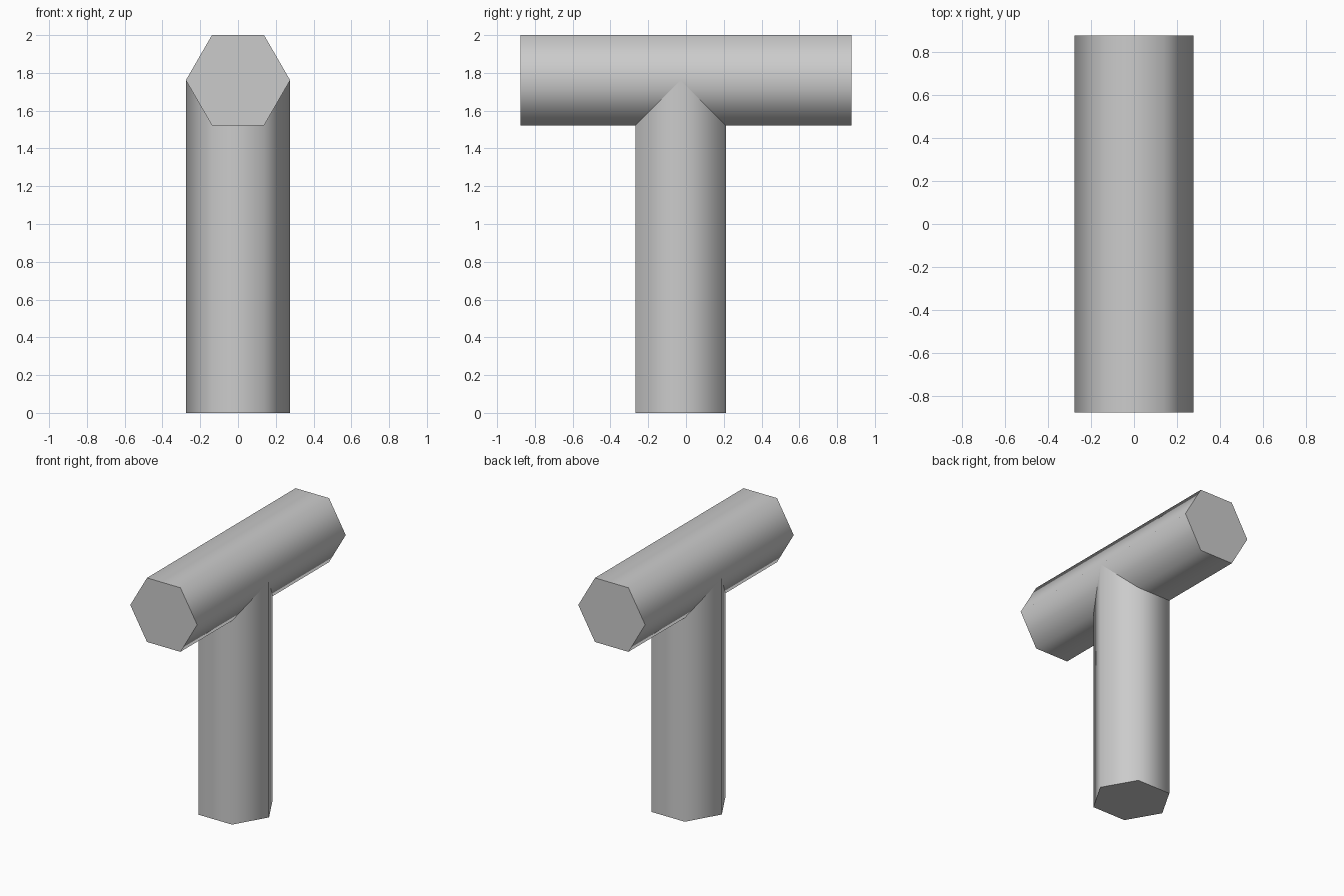
import bpy
import math

cube = bpy.data.objects.get("Cube")
if cube:
    bpy.data.objects.remove(cube, do_unlink=True)

RADIUS = 0.276
HALF_FLAT = RADIUS * math.cos(math.pi / 6)
BEAM_Z = 2 - HALF_FLAT

# Single plain grey material
grey = bpy.data.materials.new("light_grey")
grey.use_nodes = True
colour = (0.6, 0.6, 0.6, 1)
grey.diffuse_color = colour
grey.node_tree.nodes["Principled BSDF"].inputs["Base Color"].default_value = colour


def hex_bar(name, length, location, tilt=0):
    """Six-sided bar with corners on the x axis, smooth sides and flat ends."""
    bpy.ops.mesh.primitive_cylinder_add(vertices=6, radius=RADIUS, depth=length)
    bar = bpy.context.object
    bar.name = name
    # Turn the corners onto x, then tilt the bar
    bar.rotation_euler = (0, 0, math.pi / 2)
    bpy.ops.object.transform_apply(location=False, rotation=True, scale=False)
    bar.rotation_euler = (tilt, 0, 0)
    bar.location = location
    bpy.ops.object.transform_apply(location=True, rotation=True, scale=False)
    bar.data.materials.append(grey)
    bpy.ops.object.shade_smooth_by_angle(angle=math.radians(75))
    return bar


# Upright post, ending inside the beam
hex_bar("post", BEAM_Z, (0, -0.028, BEAM_Z / 2))

# Horizontal beam running front to back
hex_bar("crossbeam", 1.752, (0, 0, BEAM_Z), math.pi / 2)
